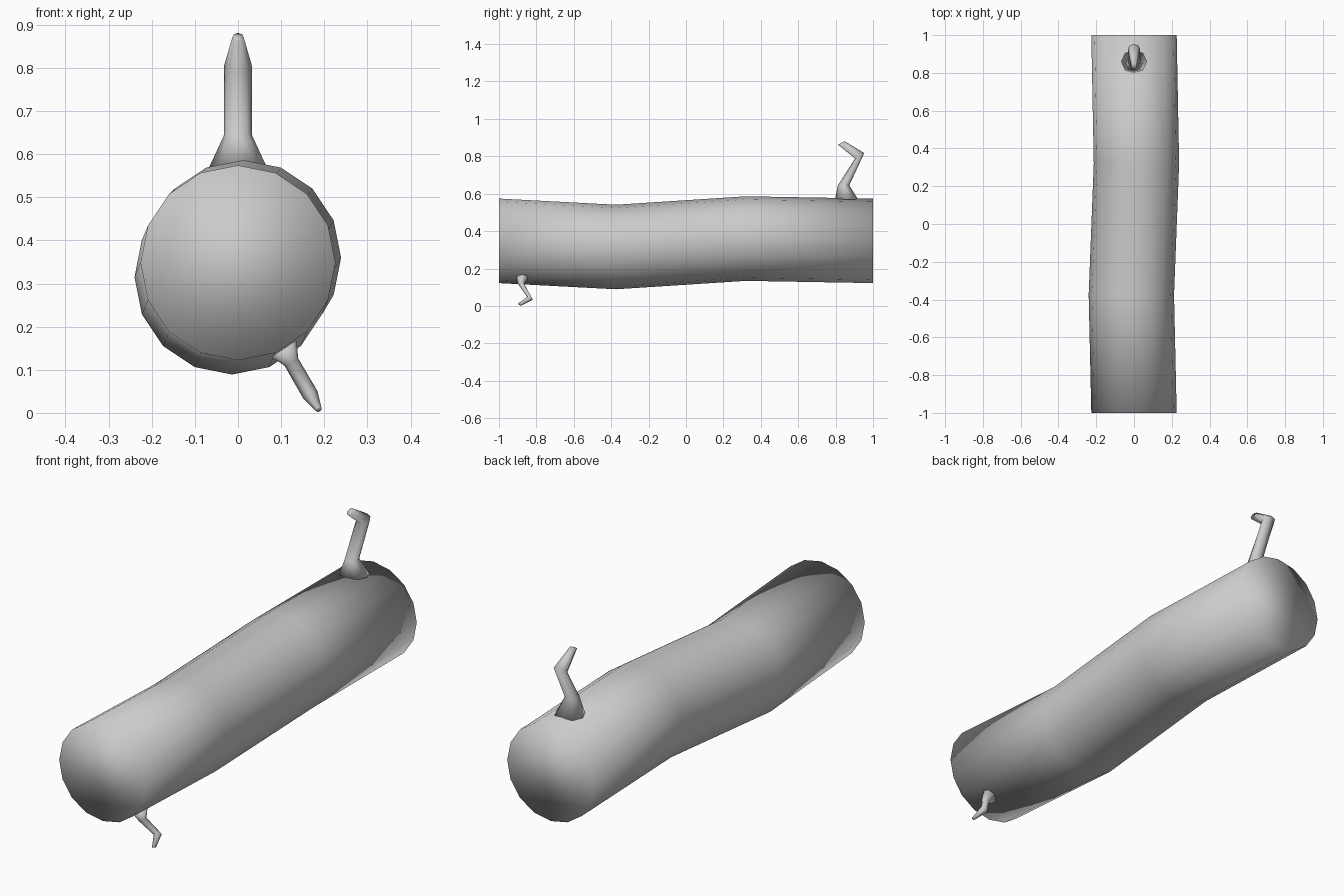
import bpy, bmesh, math
from mathutils import Matrix, Vector

if "Cube" in bpy.data.objects:
    bpy.data.objects.remove(bpy.data.objects["Cube"])


def loft(name, rings, sides):
    """Skin elliptical rings given as (centre, half axis a, half axis b), capped at both ends."""
    bm = bmesh.new()
    loops = []
    for c, a, b in rings:
        loop = []
        for i in range(sides):
            t = 2 * math.pi * i / sides
            loop.append(bm.verts.new(Vector(c) + Vector(a) * math.cos(t) + Vector(b) * math.sin(t)))
        loops.append(loop)
    for lo, hi in zip(loops, loops[1:]):
        for i in range(sides):
            j = (i + 1) % sides
            bm.faces.new((lo[i], lo[j], hi[j], hi[i]))
    bm.faces.new(loops[0])
    bm.faces.new(loops[-1])
    bmesh.ops.recalc_face_normals(bm, faces=bm.faces)
    for f in bm.faces:
        f.smooth = True
    mesh = bpy.data.meshes.new(name)
    bm.to_mesh(mesh)
    bm.free()
    obj = bpy.data.objects.new(name, mesh)
    bpy.context.collection.objects.link(obj)
    return obj


# Log trunk: slightly wavering 16-sided cylinder
R = 0.226
trunk = [(0, -1, 0.348), (-0.014, -0.375, 0.315), (0.013, 0.32, 0.36), (0, 1, 0.348)]
loft("log_trunk", [(c, (R, 0, 0), (0, 0, R)) for c in trunk], 16)

# Broken twig: each ring is (y, z) of its two sides in profile, then its half width in x
PROFILE = [
    (0.797, 0.572, 0.922, 0.567, 0.067),
    (0.812, 0.645, 0.873, 0.645, 0.032),
    (0.904, 0.788, 0.953, 0.817, 0.033),
    (0.813, 0.862, 0.848, 0.881, 0.013),
]
BASE = Vector((0, 0.86, 0.57))


def twig(name, location, scale, angle):
    rings = []
    for y1, z1, y2, z2, w in PROFILE:
        p, q = Vector((0, y1, z1)) - BASE, Vector((0, y2, z2)) - BASE
        rings.append(((p + q) / 2, (q - p) / 2, (w, 0, 0)))
    obj = loft(name, rings, 8)
    obj.data.transform(Matrix.Translation(location) @ Matrix.Rotation(math.radians(angle), 4, 'Y')
                       @ Matrix.Scale(scale, 4))


twig("upper_twig", BASE, 1.0, 0)
twig("lower_twig", Vector((0.103, -0.872, 0.154)), 0.56, 150)
